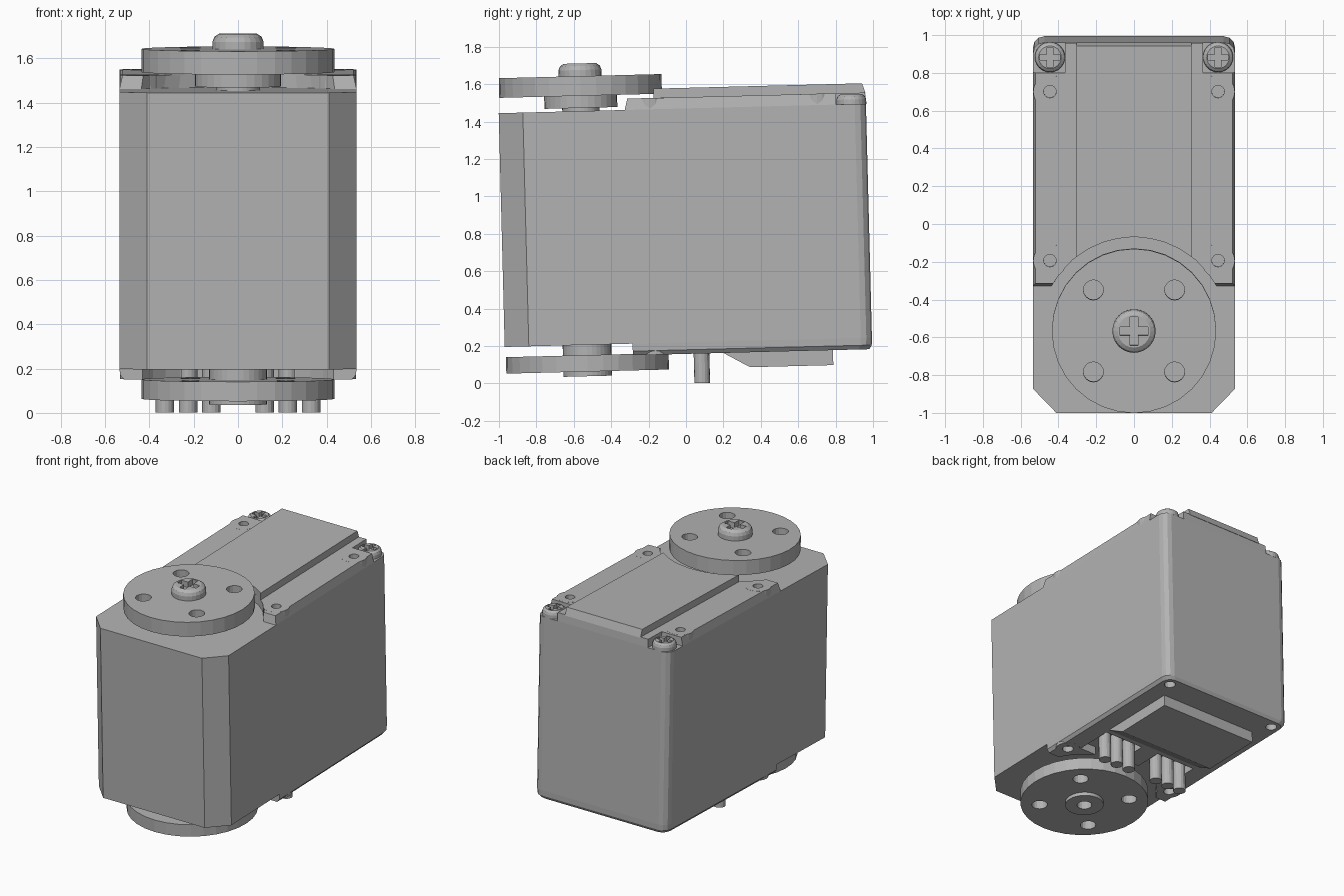
import bpy, bmesh, math
from mathutils import Matrix

old = bpy.data.objects.get("Cube")
if old:
    bpy.data.objects.remove(old, do_unlink=True)

TILT = 0.0256          # slight lean of the whole unit about x
AXIS_Y = -0.524        # output shaft position
HALF = 0.535           # half width of the case
parts = []

grey = bpy.data.materials.new("plain_grey")
grey.use_nodes = True
grey.diffuse_color = (0.45, 0.45, 0.45, 1)
grey.node_tree.nodes["Principled BSDF"].inputs["Base Color"].default_value = (0.45, 0.45, 0.45, 1)


def ring(x, y, r, n=32):
    return [(x + r * math.cos(2 * math.pi * i / n), y + r * math.sin(2 * math.pi * i / n)) for i in range(n)]


def loft(name, layers, keep=True):
    """Stack of matching outlines, listed from low to high, with closed ends."""
    bm = bmesh.new()
    rows = [[bm.verts.new((x, y, z)) for x, y in pts] for pts, z in layers]
    n = len(rows[0])
    for low, high in zip(rows, rows[1:]):
        for i in range(n):
            j = (i + 1) % n
            bm.faces.new((low[i], low[j], high[j], high[i]))
    bm.faces.new(rows[0][::-1])
    bm.faces.new(rows[-1])
    bmesh.ops.recalc_face_normals(bm, faces=bm.faces)
    mesh = bpy.data.meshes.new(name)
    bm.to_mesh(mesh)
    bm.free()
    mesh.materials.append(grey)
    ob = bpy.data.objects.new(name, mesh)
    bpy.context.collection.objects.link(ob)
    if keep:
        parts.append(ob)
    return ob


def cylinder(name, x, y, r, z0, z1, n=32, keep=True):
    return loft(name, [(ring(x, y, r, n), z0), (ring(x, y, r, n), z1)], keep)


def box(name, x0, x1, y0, y1, z0, z1, keep=True):
    pts = [(x0, y0), (x1, y0), (x1, y1), (x0, y1)]
    return loft(name, [(pts, z0), (pts, z1)], keep)


def cut(ob, cutters):
    """Subtract each cutter, then discard it."""
    for c in cutters:
        mod = ob.modifiers.new("cut", 'BOOLEAN')
        mod.operation = 'DIFFERENCE'
        mod.solver = 'EXACT'
        mod.object = c
        bpy.context.view_layer.objects.active = ob
        bpy.ops.object.modifier_apply(modifier=mod.name)
        bpy.data.objects.remove(c, do_unlink=True)


def mirrored(right):
    """Close a right-half outline (front to back) with its mirror image."""
    return right + [(-x, y) for x, y in reversed(right)]


def hole(x, y, r, z0, z1):
    return cylinder("hole_cutter", x, y, r, z0, z1, 16, False)


def back_corner(w, back, r=0.06):
    return [(w - r + r * math.cos(a), back - r + r * math.sin(a))
            for a in (math.pi / 2 * i / 3 for i in range(4))]


def cover_front(w, y, radius=0.495):
    """Front edge of a cover: an arc around the shaft, then a straight step."""
    start = math.asin((y - AXIS_Y) / radius)
    arc = []
    for i in range(7):
        a = math.pi / 2 - 0.06 - (math.pi / 2 - 0.06 - start) * i / 6
        arc.append((radius * math.cos(a), AXIS_Y + radius * math.sin(a)))
    return arc + [(w, y)]


# Main case: chamfered front corners, rounded back corners
case = mirrored([(0.41, -0.964), (HALF, -0.835)] + back_corner(HALF, 1.0))
loft("case", [(case, 0.22), (case, 1.47)])


# Top cover with notched corners for the screws
def top_outline(w, front, back):
    return mirrored(cover_front(w, front) + [(w, 0.84), (0.365, 0.84), (0.365, back)])


top = loft("top_cover", [(top_outline(HALF, -0.29, 1.0), 1.47), (top_outline(0.522, -0.275, 0.997), 1.53)])
bosses = [(s * 0.445, y) for s in (-1, 1) for y in (-0.155, 0.74)]
cut(top, [hole(x, y, 0.033, 1.49, 1.6) for x, y in bosses])
for x, y in bosses:
    boss = cylinder("top_boss", x, y, 0.089, 1.46, 1.5305, 20)
    cut(boss, [hole(x, y, 0.033, 1.49, 1.6)])


# Raised centre panel on the top cover
def panel_outline(back):
    pts = []
    for i in range(5):
        x = 0.02 + 0.285 * i / 4
        pts.append((x, AXIS_Y + math.sqrt(0.495 ** 2 - x ** 2)))
    return mirrored(pts + [(0.305, back)])


loft("top_panel", [(panel_outline(1.0), 1.525), (panel_outline(0.982), 1.58)])


# Bottom cover with pin pockets, corner holes and small bosses
def bottom_outline(w, back):
    return mirrored(cover_front(w, -0.28) + back_corner(w, back))


bottom = loft("bottom_cover", [(bottom_outline(0.515, 0.985), 0.158),
                               (bottom_outline(0.533, 0.998), 0.18),
                               (bottom_outline(HALF, 1.0), 0.22)])
cut(bottom, [box("pocket_cutter", min(s * 0.07, s * 0.385), max(s * 0.07, s * 0.385),
                 -0.1, 0.17, 0.1, 0.219, False) for s in (-1, 1)])
cut(bottom, [hole(s * 0.45, y, 0.038, 0.1, 0.2) for s in (-1, 1) for y in (-0.16, 0.92)])
for s in (-1, 1):
    boss = cylinder("bottom_boss", s * 0.45, -0.16, 0.083, 0.1575, 0.225, 20)
    cut(boss, [hole(s * 0.45, -0.16, 0.038, 0.1, 0.2)])

# Wedge-fronted bulge under the case
bulge_low = [(-0.39, 0.345), (0.39, 0.345), (0.39, 0.79), (-0.39, 0.79)]
bulge_high = [(-0.39, 0.2), (0.39, 0.2), (0.39, 0.79), (-0.39, 0.79)]
loft("bottom_bulge", [(bulge_low, 0.078), (bulge_high, 0.16)])

# Two groups of three contact pins
for s in (-1, 1):
    for x in (0.12, 0.225, 0.33):
        cylinder("contact_pin", s * x, 0.087, 0.042, 0, 0.225, 16)


def disc_holes(z0, z1):
    return [hole(sx * 0.215, AXIS_Y + sy * 0.217, 0.053, z0, z1) for sx in (-1, 1) for sy in (-1, 1)]


# Upper output disc, hub and shaft
disc = cylinder("upper_disc", 0, AXIS_Y, 0.435, 1.552, 1.657)
cut(disc, disc_holes(1.5, 1.7))
cylinder("upper_hub", 0, AXIS_Y, 0.195, 1.487, 1.555)
cylinder("upper_shaft", 0, AXIS_Y, 0.1, 1.465, 1.49)

# Lower disc, hub and shaft
disc = cylinder("lower_disc", 0, AXIS_Y, 0.435, 0.077, 0.165)
cut(disc, disc_holes(0, 0.2))
hub = cylinder("lower_hub", 0, AXIS_Y, 0.13, 0.052, 0.225)
cut(disc, [hole(0, AXIS_Y, 0.1, 0, 0.2)])
cut(hub, [hole(0, AXIS_Y, 0.05, 0, 0.12)])


def screw(name, x, y, r, z0, z1):
    """Pan head screw with a cross recess."""
    h = z1 - z0
    head = loft(name, [(ring(x, y, r, 24), z0), (ring(x, y, r, 24), z0 + 0.5 * h),
                       (ring(x, y, r * 0.93, 24), z0 + 0.8 * h), (ring(x, y, r * 0.75, 24), z1)])
    a, b, deep = r * 0.65, r * 0.19, z1 - 0.6 * h
    cut(head, [box("slot_cutter", x - u, x + u, y - v, y + v, deep, z1 + 0.1, False)
               for u, v in ((a, b), (b, a))])


screw("centre_screw", 0, AXIS_Y, 0.115, 1.655, 1.725)
for s in (-1, 1):
    screw("corner_screw", s * 0.445, 0.922, 0.08, 1.468, 1.522)

# Lean the assembled unit
for ob in parts:
    ob.data.transform(Matrix.Rotation(TILT, 4, 'X'))
